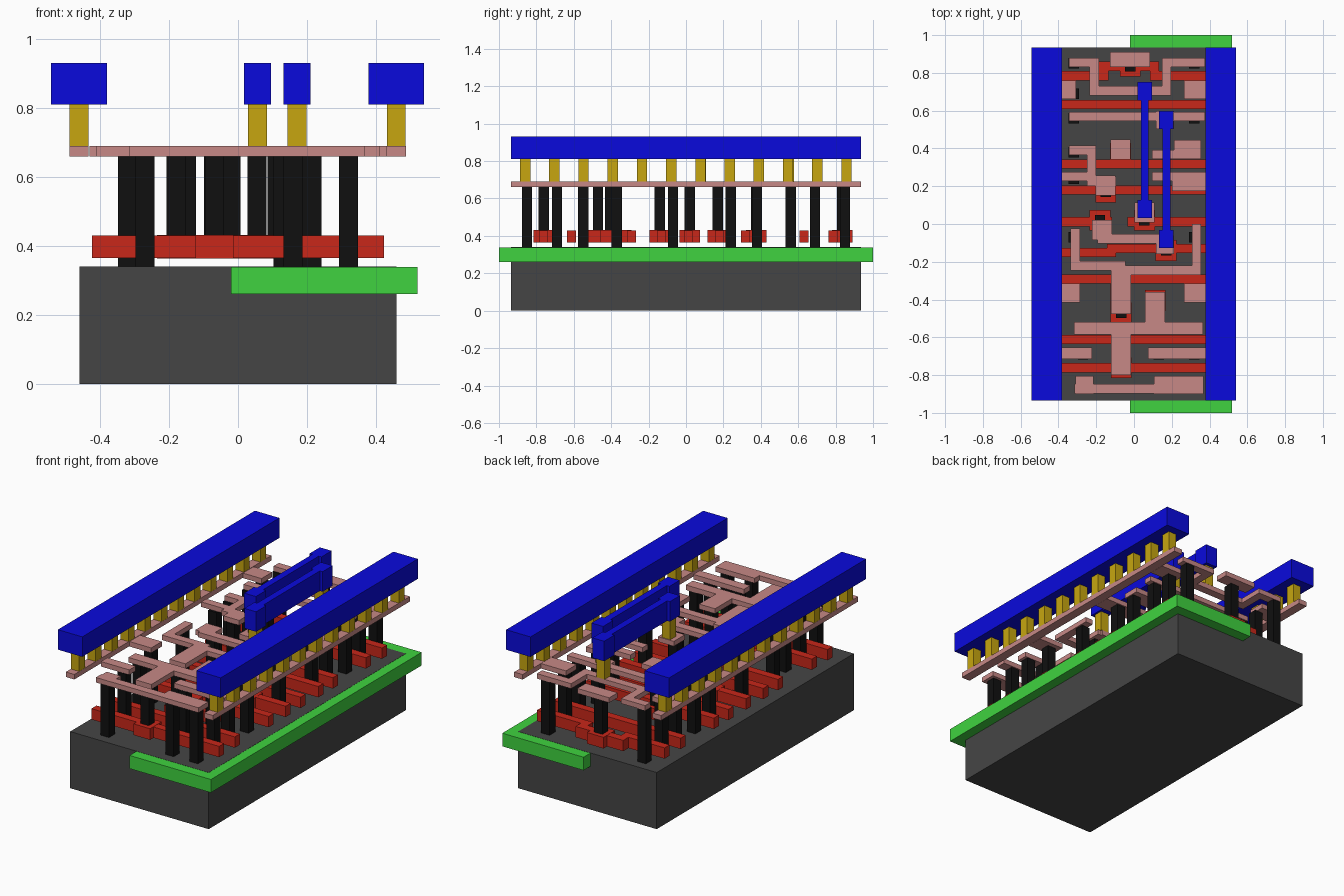
import bpy, bmesh

if "Cube" in bpy.data.objects:
    bpy.data.objects.remove(bpy.data.objects["Cube"])


def material(name, r, g, b):
    m = bpy.data.materials.new(name)
    m.diffuse_color = (r, g, b, 1)
    m.use_nodes = True
    m.node_tree.nodes["Principled BSDF"].inputs["Base Color"].default_value = m.diffuse_color
    return m


DARK = material("dark_grey", .06, .06, .06)
GREEN = material("green", .05, .65, .05)
RED = material("red", .58, .02, .01)
BLACK = material("black", .005, .005, .005)
PINK = material("pink", .57, .25, .24)
GOLD = material("gold", .57, .38, .005)
BLUE = material("blue", .003, .003, .72)


def layer(name, mat, z0, z1, rects):
    """One object made of boxes, each given as (x0, x1, y0, y1)."""
    bm = bmesh.new()
    for x0, x1, y0, y1 in rects:
        for v in bmesh.ops.create_cube(bm, size=1)["verts"]:
            v.co = (x0 if v.co.x < 0 else x1,
                    y0 if v.co.y < 0 else y1,
                    z0 if v.co.z < 0 else z1)
    me = bpy.data.meshes.new(name)
    bm.to_mesh(me)
    bm.free()
    me.materials.append(mat)
    bpy.context.collection.objects.link(bpy.data.objects.new(name, me))


def path(h, *pts):
    """Rectangles of half width h that follow a right-angled centreline."""
    return [(min(a[0], b[0]) - h, max(a[0], b[0]) + h,
             min(a[1], b[1]) - h, max(a[1], b[1]) + h)
            for a, b in zip(pts, pts[1:] or pts)]


def squares(points, h=.0275):
    return [r for p in points for r in path(h, p)]


def gate(name, *pts):
    layer(name, RED, .365, .43, path(.024, *pts))


def track(name, *paths):
    layer(name, PINK, .66, .69, [r for p in paths for r in path(*p)])


# Substrate block and the well let into its right half
layer("substrate", DARK, 0, .34, [(-.46, .46, -.935, .935)])
layer("well", GREEN, .26, .339, [(-.02, .52, -1, 1)])

# Gate strips running across the cell: six straight, three bent or broken
for i, y in enumerate((.632, .318, .18, -.291, -.612, -.761)):
    gate(f"straight_gate_{i}", (-.4, y), (.4, y))
gate("bent_gate_back", (-.4, .785), (-.16, .785), (-.16, .835),
     (.108, .835), (.108, .785), (.4, .785))
gate("bent_gate_front", (-.4, -.151), (-.12, -.151), (-.12, -.13), (.4, -.13))
gate("short_gate_left", (-.4, .012), (-.14, .012))
gate("short_gate_right", (-.01, .012), (.4, .012))

# Square pads on the gates with a contact post on each
pads = [(-.068, -.761), (-.068, -.47), (.113, -.405), (.17, -.14), (-.18, .02),
        (.055, .02), (-.15, .17), (-.071, .375), (-.02, .835)]
layer("gate_pads", RED, .364, .431, squares(pads, .055)
      + path(.055, (-.07, -.346), (-.07, -.47)))
layer("gate_contacts", BLACK, .43, .66, squares(pads))

# Contact posts standing on the substrate, a pair in every row
posts = [(.16, -.85), (.13, -.69), (.215, -.55)]
for y in (-.85, -.69, -.55, -.37, -.07, .24, .38, .56, .69, .85):
    posts += [(-.27 if y < -.5 else -.32, y), (.32, y)]
layer("substrate_contacts", BLACK, .34, .66, squares(posts))

# Lower wiring: (half width, centreline points)
W, PAD = .025, .053
track("track_top_left", (W, (-.32, .855), (-.21, .855), (-.21, .705), (-.01, .705)))
track("track_top_right", (W, (.35, .855), (.172, .855), (.172, .705), (.04, .705)))
track("track_top_centre", (.04, (-.087, .87), (.045, .87)))
track("track_upper", (W, (-.32, .569), (.35, .569)), (.048, (.165, .55)))
track("track_mid_left", (W, (-.32, .39), (-.225, .39), (-.225, .247)),
      (W, (-.225, .225), (-.12, .225)), (PAD, (-.15, .203)))
track("track_mid_centre", (PAD, (-.071, .394)))
track("track_mid_right", (.05, (.262, .394), (.305, .394)), (W, (.12, .368), (.26, .368)))
track("pad_centre", (PAD, (.055, .06)))
track("track_centre", (PAD, (-.169, -.033)), (W, (-.169, -.077), (.165, -.077)),
      (.048, (.165, -.11)))
track("track_fork", (W, (-.31, -.05), (-.31, -.22), (-.07, -.22)),
      (W, (-.07, -.246), (.331, -.246), (.331, -.025)),
      (PAD, (-.069, -.28), (-.069, -.423)))
track("track_lower", (.033, (-.285, -.553), (.332, -.553)),
      (PAD, (.112, -.413), (.112, -.5)), (PAD, (-.069, -.573), (-.069, -.747)))
track("track_bottom", (W, (-.29, -.873), (.34, -.873)),
      (.047, (-.262, -.852)), (.047, (.154, -.852), (.32, -.852)))

# Taps joining the contacts to the side strips: height, half width, left and right reach
for i, (y, h, left, right) in enumerate(((.711, .05, .307, .265), (.251, .024, .25, .095),
                                         (-.365, .05, .286, .265), (-.685, .03, .222, .074))):
    track(f"tap_left_{i}", (h, (-.38, y), (-left - h, y)))
    track(f"tap_right_{i}", (h, (.38, y), (right + h, y)))
track("tap_pad", (.05, (.25, .225), (.38, .225)))

# Power rails on each side: strip, row of vias, heavy bar
for side, x in (("left", -.461), ("right", .459)):
    layer(side + "_strip", PINK, .66, .69, [(x - .028, x + .028, -.935, .935)])
    layer(side + "_vias", GOLD, .69, .81,
          squares([(x, -.86 + i * .1562) for i in range(12)]))
    layer(side + "_rail", BLUE, .81, .93, [(x - .081, x + .081, -.935, .935)])

# Two upper link bars with wide end pads on vias
for name, x, ya, yb in (("link_a", .057, .08, .703), ("link_b", .171, -.08, .55)):
    ends = [(x, ya), (x, yb)]
    layer(name + "_vias", GOLD, .69, .81, squares(ends))
    layer(name + "_bar", BLUE, .81, .93, path(.021, *ends)
          + [(x - .039, x + .039, y - .048, y + .048) for y in (ya, yb)])
